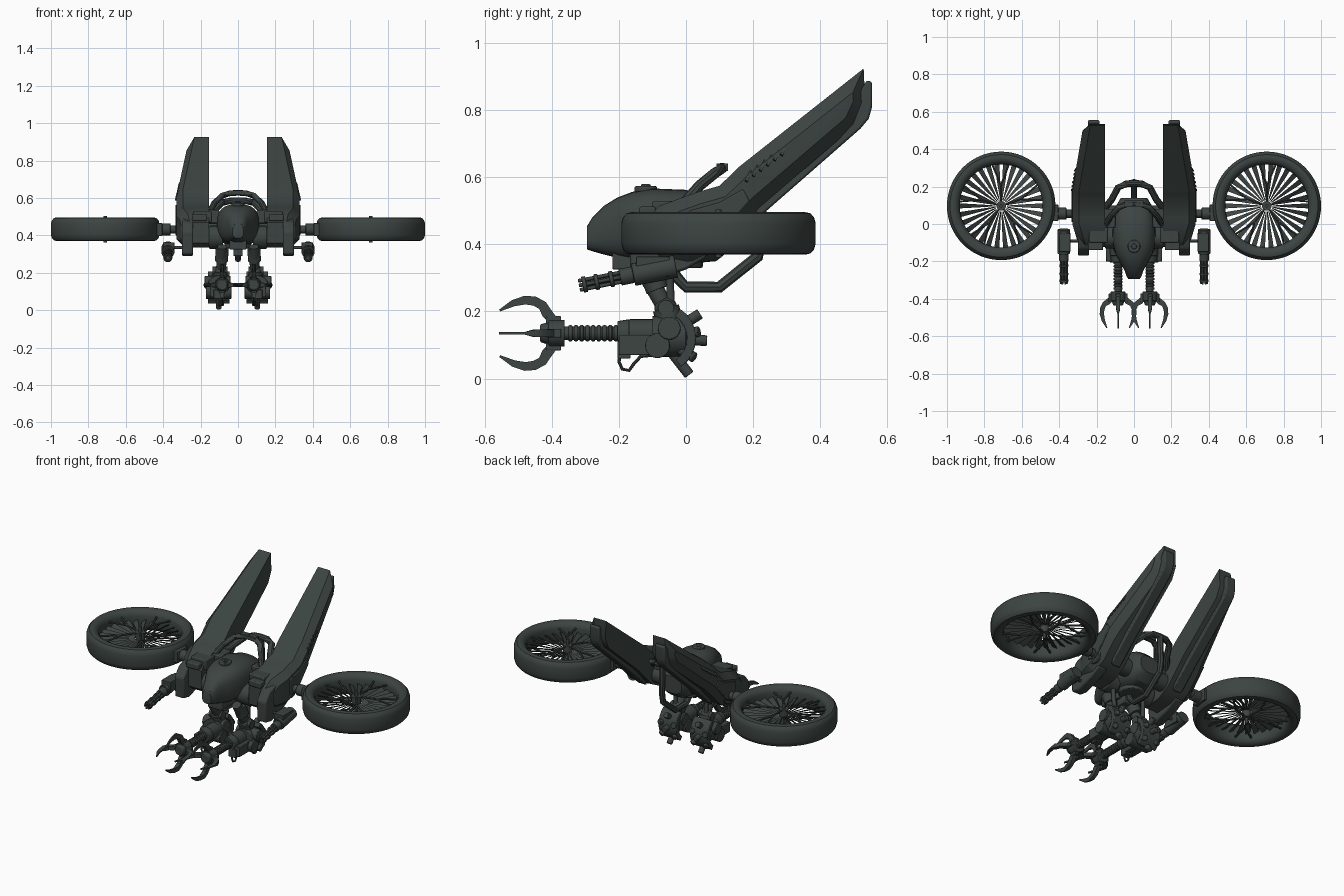
import bpy, bmesh, math
from mathutils import Vector, Matrix

if "Cube" in bpy.data.objects:
    bpy.data.objects.remove(bpy.data.objects["Cube"])

mat = bpy.data.materials.new("dark green grey paint")
mat.diffuse_color = (0.045, 0.058, 0.054, 1)
mat.use_nodes = True
mat.node_tree.nodes["Principled BSDF"].inputs["Base Color"].default_value = mat.diffuse_color


def finish(bm, name, mirror=True, bevel=0):
    bmesh.ops.recalc_face_normals(bm, faces=bm.faces)
    me = bpy.data.meshes.new(name)
    bm.to_mesh(me)
    bm.free()
    me.materials.append(mat)
    ob = bpy.data.objects.new(name, me)
    bpy.context.collection.objects.link(ob)
    if bevel:
        b = ob.modifiers.new("bevel", 'BEVEL')
        b.width, b.segments, b.limit_method = bevel, 2, 'ANGLE'
    if mirror:
        ob.modifiers.new("mirror", 'MIRROR').use_mirror_merge = False


def box(bm, c, s, rot=Matrix()):
    bmesh.ops.create_cube(bm, size=1, matrix=Matrix.Translation(c) @ rot @ Matrix.Diagonal((*s, 1)))


def cyl(bm, a, b, r1, r2=None, n=24):
    a, b = Vector(a), Vector(b)
    m = Matrix.Translation((a + b) / 2) @ (b - a).to_track_quat('Z', 'Y').to_matrix().to_4x4()
    bmesh.ops.create_cone(bm, cap_ends=True, segments=n, radius1=r1, radius2=r1 if r2 is None else r2,
                          depth=(b - a).length, matrix=m)


def ball(bm, c, r, s=(1, 1, 1)):
    bmesh.ops.create_uvsphere(bm, u_segments=24, v_segments=14, radius=r,
                              matrix=Matrix.Translation(c) @ Matrix.Diagonal((*s, 1)))


def loft(bm, rings, closed=False):
    vs = [[bm.verts.new(p) for p in ring] for ring in rings]
    n = len(vs[0])
    for a, b in list(zip(vs, vs[1:])) + ([(vs[-1], vs[0])] if closed else []):
        for i in range(n):
            bm.faces.new((a[i], a[(i + 1) % n], b[(i + 1) % n], b[i]))
    if not closed:
        bm.faces.new(vs[0])
        bm.faces.new(vs[-1])


def tube(bm, pts, r, n=10):
    # sweep a circle along a polyline
    pts = [Vector(p) for p in pts]
    rings = []
    for i, p in enumerate(pts):
        d = (pts[min(i + 1, len(pts) - 1)] - pts[max(i - 1, 0)]).normalized()
        u = d.cross(Vector((1, 0, 0)) if abs(d.x) < 0.75 else Vector((0, 0, 1))).normalized()
        v = d.cross(u)
        rings.append([p + r * (u * math.cos(k * math.tau / n) + v * math.sin(k * math.tau / n)) for k in range(n)])
    loft(bm, rings)


def extrude_profile(bm, prof, x0, x1):
    loft(bm, [[(x0, y, z) for y, z in prof], [(x1, y, z) for y, z in prof]])


# rotor rings
C = Vector((0.71, 0.097, 0.433))
prof = [(.222, -.03), (.228, -.048), (.242, -.06), (.258, -.0635), (.274, -.06), (.285, -.048), (.29, -.03)]
prof = prof + [(r, -z) for r, z in reversed(prof)]
bm = bmesh.new()
loft(bm, [[C + Vector((r * math.cos(a), r * math.sin(a), z)) for r, z in prof]
          for a in [i * math.tau / 64 for i in range(64)]], closed=True)
finish(bm, "rotor_ring")

# fan blades, pitched flat wedges
bm = bmesh.new()
for i in range(30):
    rot = Matrix.Rotation(i * math.tau / 30, 4, 'Z')
    loft(bm, [[C + rot @ Vector((r, sy * w, sy * w * 0.6 + dz))
               for sy, dz in ((-1, -.003), (1, -.003), (1, .003), (-1, .003))]
              for r, w in ((.03, .002), (.12, .008), (.23, .014))])
finish(bm, "rotor_blades")

# hub and guard struts on both sides of the fan
bm = bmesh.new()
cyl(bm, C - Vector((0, 0, .072)), C + Vector((0, 0, .072)), .009, n=12)
cyl(bm, C - Vector((0, 0, .04)), C + Vector((0, 0, .04)), .026)
for s in (-1, 1):
    for i in range(5):
        a = i * math.tau / 5 + 0.3
        for da in (-.2, .2):
            d = Vector((math.cos(a + da), math.sin(a + da), 0))
            h = Vector((math.cos(a), math.sin(a), 0))
            cyl(bm, C + h * .02 + Vector((0, 0, s * .036)), C + h * .12 + Vector((0, 0, s * .036)), .006, n=6)
            cyl(bm, C + h * .11 + Vector((0, 0, s * .036)), C + d * .23 + Vector((0, 0, s * .03)), .006, n=6)
finish(bm, "rotor_hub_and_struts")

# rotor axle
bm = bmesh.new()
cyl(bm, (.25, .055, .432), (.44, .055, .432), .022)
cyl(bm, (.36, .055, .432), (.43, .055, .432), .032)
box(bm, (.425, .06, .432), (.04, .09, .07))
cyl(bm, (.27, .045, .432), (.325, .045, .432), .055)
finish(bm, "rotor_axle", bevel=.004)

# tall swept fins: shell tapers towards the tip and the front
shell = [(.53, .925), (.535, .82), (.505, .755), (.225, .515), (.1, .385), (.02, .345), (-.09, .335),
         (-.12, .36), (-.12, .47), (-.08, .515), (.03, .555), (.1, .575), (.16, .633)]
bm = bmesh.new()
extrude_profile(bm, shell, .155, .33)
for y in (.18, .0):
    bmesh.ops.bisect_plane(bm, geom=bm.verts[:] + bm.edges[:] + bm.faces[:], plane_co=(0, y, 0), plane_no=(0, 1, 0))
for v in bm.verts:
    if v.co.x > .3:
        v.co.x -= .06 * max(0, (v.co.y - .18) / .35) + .3 * max(0, -v.co.y)
bm.normal_update()
edges = [e for e in bm.edges if all(v.co.x > .2 for v in e.verts)
         and len(e.link_faces) == 2 and e.calc_face_angle() > .6]
bmesh.ops.bevel(bm, geom=edges, offset=.036, segments=1, affect='EDGES')
finish(bm, "fin_shell")

# narrow front shoe of the fin
bm = bmesh.new()
extrude_profile(bm, [(.06, .36), (0, .325), (-.11, .29), (-.165, .3), (-.17, .42), (-.13, .47), (-.05, .5), (.06, .5)],
                .24, .3)
finish(bm, "fin_shoe", bevel=.008)

bm = bmesh.new()
extrude_profile(bm, [(.54, .89), (.555, .885), (.555, .81), (.545, .775), (.52, .745), (.24, .5), (.1, .37),
                     (.13, .46), (.45, .75)], .185, .247)
finish(bm, "fin_spine", bevel=.006)

# fin vent slats and a raised panel near the shoulder
bm = bmesh.new()
for i in range(6):
    y = .185 + i * .021
    box(bm, (.318 - .06 * max(0, (y - .18) / .35), y, .6 + i * .0155), (.03, .009, .036),
        Matrix.Rotation(-.45, 4, 'X') @ Matrix.Rotation(-.4, 4, 'Y'))
finish(bm, "fin_vent")
bm = bmesh.new()
extrude_profile(bm, [(.01, .41), (.01, .5), (.1, .525), (.17, .565), (.19, .53), (.1, .43), (.06, .4)], .32, .335)
finish(bm, "fin_side_panel", bevel=.004)

# shoulder blocks between fin and body
bm = bmesh.new()
box(bm, (.19, -.05, .5), (.1, .1, .06))
box(bm, (.205, -.115, .495), (.08, .05, .035))
box(bm, (.15, .03, .5), (.1, .1, .07))
cyl(bm, (.08, -.07, .39), (.155, -.07, .39), .062)
cyl(bm, (.08, .05, .43), (.17, .05, .43), .05)
finish(bm, "shoulder_block", bevel=.006)

# main hull, lofted along its length
bm = bmesh.new()
secs = [(-.295, .03, .385, .455), (-.28, .04, .38, .48), (-.245, .052, .37, .515), (-.205, .075, .36, .54),
        (-.16, .1, .355, .557), (-.1, .113, .352, .567), (0, .115, .342, .563), (.09, .1, .35, .535),
        (.14, .07, .39, .49)]
rings = []
sq = lambda q: math.copysign(abs(q) ** .75, q)
for y, w, z0, z1 in secs:
    rings.append([(w * sq(math.cos(k * math.tau / 24)), y,
                   (z0 + z1) / 2 + (z1 - z0) / 2 * sq(math.sin(k * math.tau / 24))) for k in range(24)])
loft(bm, rings)
finish(bm, "hull", mirror=False)

# hull details: nose sensor, roof hatch, collar and belly
bm = bmesh.new()
cyl(bm, (0, -.12, .555), (0, -.12, .574), .034)
cyl(bm, (0, -.12, .57), (0, -.12, .58), .015)
box(bm, (0, -.28, .425), (.05, .03, .07))
box(bm, (0, -.15, .35), (.09, .14, .05))
cyl(bm, (0, -.02, .33), (0, -.02, .37), .07)
box(bm, (0, -.1, .32), (.05, .1, .06))
finish(bm, "hull_details", mirror=False, bevel=.005)

# roll bars above and the rail below
bm = bmesh.new()
tube(bm, [(.15, .0, .53), (.125, .04, .575), (.085, .085, .612), (.045, .105, .625), (0, .108, .628)], .016)
tube(bm, [(.16, .08, .5), (.12, .13, .54), (.085, .195, .575), (.04, .215, .585), (0, .218, .585)], .018)
box(bm, (.025, .108, .63), (.05, .035, .022))
finish(bm, "roll_bar")
bm = bmesh.new()
tube(bm, [(0, -.05, .345), (0, -.03, .305), (0, -.0, .273), (0, .1, .273), (0, .215, .365), (0, .225, .42),
          (0, .22, .58)], .017, n=8)
finish(bm, "belly_rail", mirror=False)

# guns, tilted nose down
bm = bmesh.new()
A, d = Vector((.375, -.03, .335)), Vector((0, -.958, -.19)).normalized()
up = Vector((1, 0, 0)).cross(d)
cyl(bm, A, A + d * .13, .034)
box(bm, A + d * .07 + Vector((-.005, 0, .012)), (.06, .1, .06))
cyl(bm, A + d * .13, A + d * .17, .025)
cyl(bm, A + d * .13, A + d * .28, .009, n=10)
for i in range(6):
    a = i * math.tau / 6
    o = (Vector((1, 0, 0)) * math.cos(a) + up * math.sin(a)) * .016
    cyl(bm, A + d * .15 + o, A + d * .295 + o, .006, n=8)
for t in (.19, .235, .272):
    cyl(bm, A + d * t, A + d * (t + .012), .024)
cyl(bm, (.28, -.09, .335), (.38, -.09, .335), .008, n=12)
finish(bm, "gun", bevel=.002)

# legs: hip strut, knee ball
bm = bmesh.new()
cyl(bm, (.085, -.135, .34), (.09, -.06, .21), .026)
cyl(bm, (.085, -.11, .33), (.088, -.085, .265), .035)
cyl(bm, (.105, -.05, .35), (.1, -.045, .22), .012, n=12)
ball(bm, (.095, -.06, .21), .034)
cyl(bm, (.055, -.06, .21), (.135, -.06, .21), .024)
cyl(bm, (.095, -.06, .21), (.095, -.04, .14), .04)
finish(bm, "leg_strut")

# forearm housing with side drums
X, Z = .085, .135
bm = bmesh.new()
cyl(bm, (X, -.205, Z), (X, -.17, Z), .036, .042)
cyl(bm, (X, -.17, Z), (X, .0, Z), .042)
cyl(bm, (.103, -.1, .125), (.103, .0, .125), .062, .06)
cyl(bm, (.035, -.085, .098), (.172, -.085, .098), .037)
cyl(bm, (.04, -.05, .15), (.178, -.05, .15), .034)
box(bm, (.115, -.14, .1), (.07, .12, .06))
box(bm, (.105, -.185, .085), (.05, .04, .05))
finish(bm, "forearm_housing", bevel=.003)

# rear shield plate with radiating studs
bm = bmesh.new()
K = Vector((.103, -.075, .12))
arc = [(math.cos(a), math.sin(a)) for a in [math.radians(-55 + i * 14) for i in range(9)]]
extrude_profile(bm, [(K.y + .105 * c, K.z + .105 * s) for c, s in arc] +
                [(K.y + .078 * c, K.z + .078 * s) for c, s in reversed(arc)], .045, .161)
for deg, sx in ((-52, 0), (-3, 0), (32, 0), (-30, .045), (-30, -.045), (10, .045), (10, -.045)):
    v = Vector((sx * 9, math.cos(math.radians(deg)), math.sin(math.radians(deg)))).normalized()
    cyl(bm, K + v * .05, K + v * (.138 if sx == 0 else .125), .016, n=14)
finish(bm, "elbow_shield", bevel=.003)

# cable under the forearm
bm = bmesh.new()
tube(bm, [(.1, -.195, .085), (.1, -.2, .05), (.1, -.19, .028), (.1, -.17, .024), (.1, -.155, .045),
          (.1, -.135, .066), (.1, -.1, .07)], .005, n=8)
finish(bm, "forearm_cable")

# ribbed wrist tube and hand
bm = bmesh.new()
cyl(bm, (X, -.37, Z), (X, -.2, Z), .02)
for i in range(9):
    y = -.345 + i * .017
    cyl(bm, (X, y - .006, Z), (X, y + .006, Z), .024)
cyl(bm, (X, -.41, Z), (X, -.362, Z), .04)
cyl(bm, (X, -.435, Z), (X, -.41, Z), .026, .034)
for i in range(4):
    d = Vector((math.cos(i * math.pi / 2), 0, math.sin(i * math.pi / 2)))
    box(bm, Vector((X, -.395, Z)) + d * .038, (.026, .045, .026))
finish(bm, "wrist", bevel=.003)

# four flat curved claws per hand
bm = bmesh.new()
claw = [(.036, -.395, .014), (.06, -.415, .016), (.083, -.428, .014), (.096, -.452, .014), (.099, -.48, .013),
        (.09, -.515, .01), (.068, -.556, .003)]
for i in range(4):
    c, s = math.cos(i * math.pi / 2), math.sin(i * math.pi / 2)
    k = .88 if i % 2 == 0 else 1
    rings = []
    for j, (r, y, w) in enumerate(claw):
        p, q = claw[max(j - 1, 0)], claw[min(j + 1, 6)]
        n = Vector((p[1] - q[1], q[0] - p[0])).normalized() * w   # in-plane normal (r, y)
        t = .011 if j < 4 else .004
        rings.append([(X + c * (r + a * n.x) * k - s * b * t, y + a * n.y, Z + s * (r + a * n.x) + c * b * t)
                      for a, b in ((-1, -1), (1, -1), (1, 1), (-1, 1))])
    loft(bm, rings)
finish(bm, "claw")

# smooth shading with sharp edges kept
bpy.ops.object.select_all(action='DESELECT')
for ob in bpy.context.scene.objects:
    ob.select_set(True)
    bpy.context.view_layer.objects.active = ob
bpy.ops.object.shade_smooth_by_angle(angle=math.radians(32))
